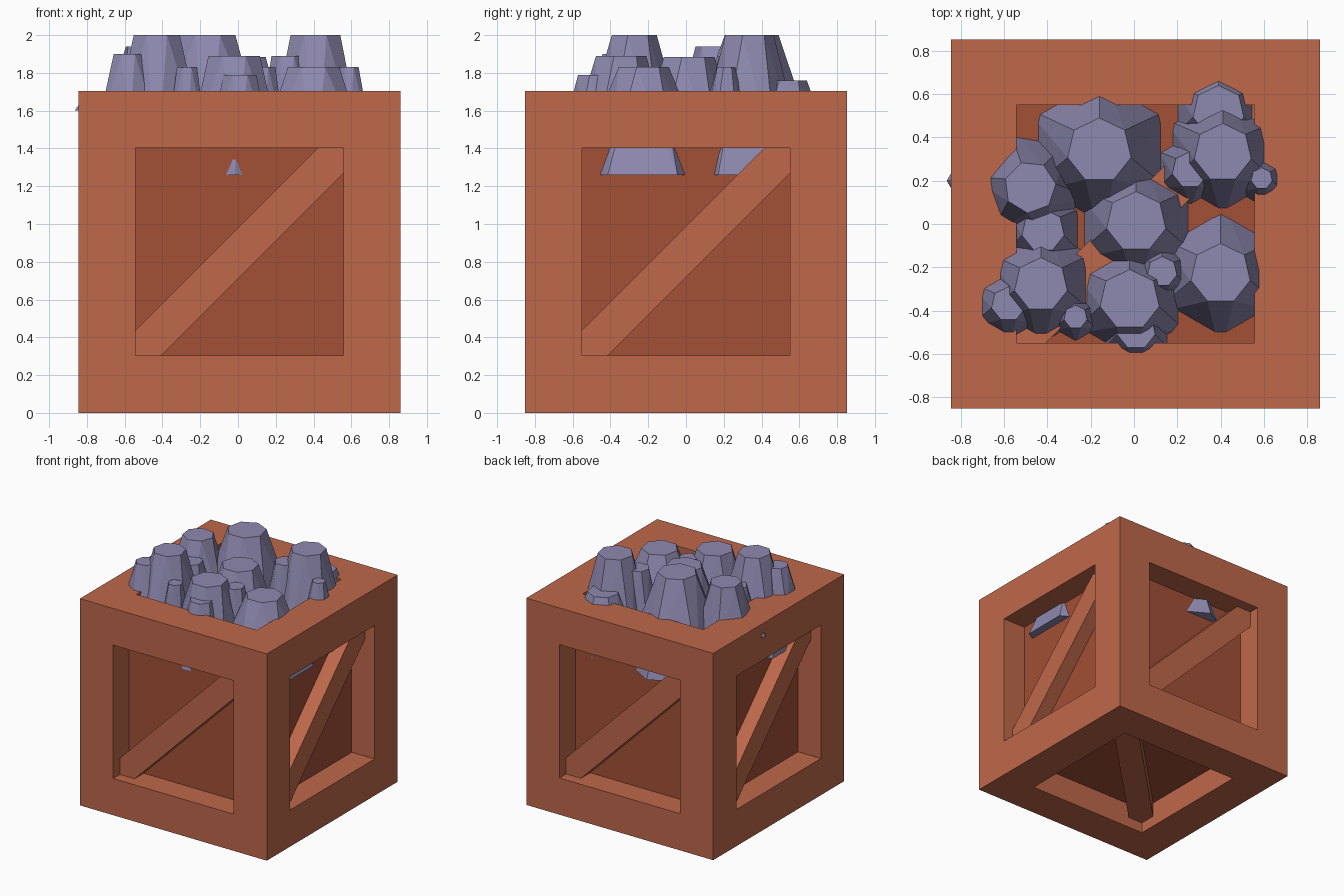
import bpy, bmesh, math
from mathutils import Matrix, Vector

if "Cube" in bpy.data.objects:
    bpy.data.objects.remove(bpy.data.objects["Cube"])

HALF = 0.8525          # half size of the crate
OPEN = 0.55            # half size of each window
PANEL = 0.645          # distance of the recessed panels from the centre
CENTRE = Vector((0.0075, 0, HALF))


def material(name, rgb):
    m = bpy.data.materials.new(name)
    m.diffuse_color = (*rgb, 1)
    m.use_nodes = True
    m.node_tree.nodes["Principled BSDF"].inputs["Base Color"].default_value = m.diffuse_color
    return m


wood = material("wood", (0.52, 0.14, 0.07))
dark_wood = material("dark_wood", (0.36, 0.08, 0.036))
stone = material("stone", (0.27, 0.25, 0.43))


def finish(bm, name, *mats):
    bmesh.ops.recalc_face_normals(bm, faces=bm.faces)
    mesh = bpy.data.meshes.new(name)
    bm.to_mesh(mesh)
    bm.free()
    for m in mats:
        mesh.materials.append(m)
    ob = bpy.data.objects.new(name, mesh)
    bpy.context.collection.objects.link(ob)
    return ob


# Crate body: cube with every face inset and pushed in to a dark panel
bm = bmesh.new()
bmesh.ops.create_cube(bm, size=2 * HALF)
panels = list(bm.faces)
bmesh.ops.inset_individual(bm, faces=panels, thickness=HALF - OPEN, use_even_offset=True)
panels = bmesh.ops.extrude_discrete_faces(bm, faces=panels)["faces"]
for f in panels:
    f.normal_update()
    f.material_index = 1
    bmesh.ops.translate(bm, verts=f.verts, vec=-f.normal * (HALF - PANEL))
bmesh.ops.translate(bm, verts=bm.verts, vec=CENTRE)
finish(bm, "crate_frame", wood, dark_wood)

# Diagonal brace in each of the six windows
a, b = OPEN, OPEN - 0.135
profile = [(-a, -a), (-b, -a), (a, b), (a, a), (b, a), (-a, -b)]
upright = Matrix.Rotation(math.pi / 2, 4, 'X')
turns = {"top": Matrix.Identity(4),
         "bottom": Matrix.Rotation(math.pi, 4, Vector((1, 1, 0)))}
for k, side in enumerate(("front", "right", "back", "left")):
    turns[side] = Matrix.Rotation(k * math.pi / 2, 4, 'Z') @ upright
for side, turn in turns.items():
    bm = bmesh.new()
    base = bm.faces.new([bm.verts.new((x, y, PANEL)) for x, y in profile])
    ext = bmesh.ops.extrude_face_region(bm, geom=[base])["geom"]
    bmesh.ops.translate(bm, vec=(0, 0, 0.12),
                        verts=[v for v in ext if isinstance(v, bmesh.types.BMVert)])
    bmesh.ops.transform(bm, verts=bm.verts, matrix=Matrix.Translation(CENTRE) @ turn)
    finish(bm, side + "_brace", wood)


# Rock: hull of a six-sided base and a seven-sided flat top
def rock(name, x, y, top, r, base, R, spin=0):
    bm = bmesh.new()
    for n, rad, z in ((6, R, base), (7, r, top)):
        for i in range(n):
            t = math.radians(90 + spin) + math.tau * i / n
            bm.verts.new((x + rad * math.cos(t), y + rad * math.sin(t), z))
    bmesh.ops.convex_hull(bm, input=bm.verts)
    bmesh.ops.dissolve_limit(bm, angle_limit=0.02, verts=bm.verts, edges=bm.edges)
    finish(bm, name, stone)


# Large rocks: x, y, top z, top radius, base z, base radius, spin
large = [(-0.16, 0.34, 2.0, 0.15, 1.26, 0.40, 0),
         (0.01, 0.01, 1.885, 0.14, 1.26, 0.35, 0),
         (0.41, 0.33, 2.0, 0.135, 1.26, 0.32, 0),
         (-0.43, -0.28, 2.0, 0.125, 1.26, 0.33, 0),
         (-0.02, -0.35, 1.89, 0.14, 1.26, 0.32, 0),
         (0.40, -0.23, 1.83, 0.14, 1.26, 0.37, 0),
         (-0.48, 0.17, 1.94, 0.12, 1.35, 0.29, 20)]
for i, p in enumerate(large):
    rock(f"large_rock_{i + 1}", *p)

# Small rocks tucked around the large ones
small = [(0.39, 0.52, 1.76, 0.12, 1.42, 0.24, 0),
         (0.26, 0.25, 1.89, 0.085, 1.42, 0.17, 0),
         (0.59, 0.21, 1.83, 0.05, 1.42, 0.14, 0),
         (-0.58, -0.37, 1.90, 0.08, 1.42, 0.21, 0),
         (-0.27, -0.43, 1.83, 0.055, 1.42, 0.12, 0),
         (0.01, -0.49, 1.79, 0.09, 1.42, 0.18, 0),
         (0.13, -0.22, 1.83, 0.07, 1.42, 0.14, 0),
         (-0.42, -0.03, 1.82, 0.10, 1.42, 0.20, 0),
         (-0.74, 0.20, 1.69, 0.06, 1.60, 0.125, 30)]
for i, p in enumerate(small):
    rock(f"small_rock_{i + 1}", *p)
